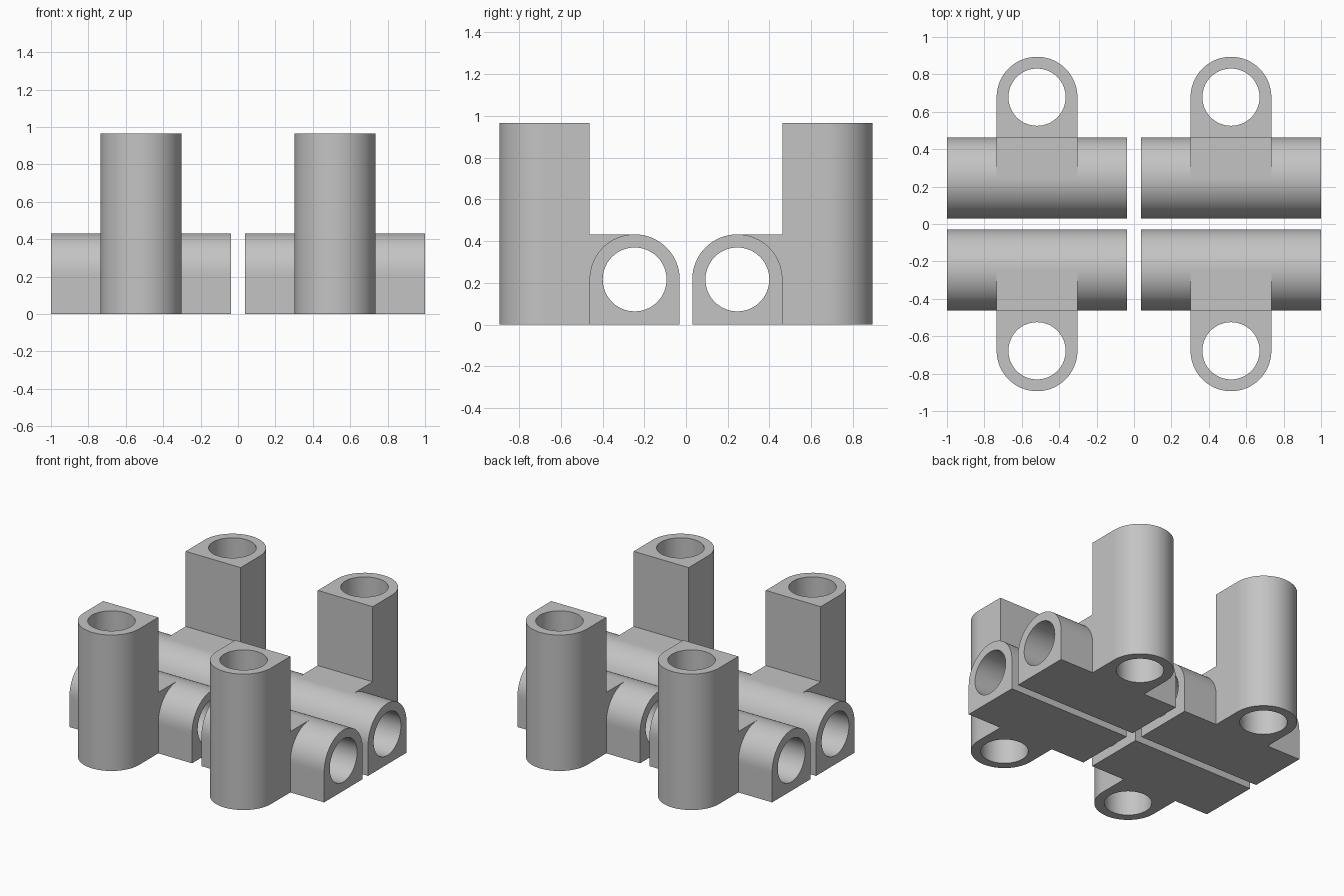
import bpy, bmesh
from math import sin, cos, pi
from mathutils import Matrix, Vector

if "Cube" in bpy.data.objects:
    bpy.data.objects.remove(bpy.data.objects["Cube"])

R, HOLE, SEG = 0.216, 0.153, 64       # outer radius, bore radius, sides
BAR_Y, POST_Y = 0.246, 0.678          # bore centre lines
X0, X1, POST_H = 0.037, 1.0, 0.965
MID = (X0 + X1) / 2

grey = bpy.data.materials.new("plain grey")
grey.use_nodes = True
colour = (0.55, 0.55, 0.55, 1)
grey.diffuse_color = colour
grey.node_tree.nodes["Principled BSDF"].inputs["Base Color"].default_value = colour


def finish(name, bm, sx, sy):
    """Mirror the part into its quarter and shade it."""
    bmesh.ops.transform(bm, matrix=Matrix.Diagonal((sx, sy, 1, 1)), verts=bm.verts)
    bmesh.ops.recalc_face_normals(bm, faces=bm.faces)
    mesh = bpy.data.meshes.new(name)
    bm.to_mesh(mesh)
    bm.free()
    mesh.materials.append(grey)
    obj = bpy.data.objects.new(name, mesh)
    bpy.context.collection.objects.link(obj)
    bpy.ops.object.select_all(action='DESELECT')
    obj.select_set(True)
    bpy.context.view_layer.objects.active = obj
    bpy.ops.object.shade_smooth_by_angle(angle=pi / 6)


def arch_tube(place, length):
    """Bored tube, half round on one side and square on the other."""
    bm = bmesh.new()
    loops = []
    for w in (0, length):
        outer, inner = [], []
        for i in range(SEG):
            a = 2 * pi * i / SEG
            c, s = cos(a), sin(a)
            k = R if s >= 0 else R / max(abs(c), abs(s))
            outer.append(bm.verts.new(place(k * c, k * s, w)))
            inner.append(bm.verts.new(place(HOLE * c, HOLE * s, w)))
        loops += [outer, inner]
    o0, i0, o1, i1 = loops
    for p, q in ((o0, o1), (o1, i1), (i1, i0), (i0, o0)):
        for i in range(SEG):
            j = (i + 1) % SEG
            bm.faces.new((p[i], p[j], q[j], q[i]))
    return bm


def corner_fill():
    """Block that squares off the round bar where it meets the post."""
    bm = bmesh.new()
    n = SEG // 4
    profile = [(R * cos(pi / 2 * i / n), R * sin(pi / 2 * i / n)) for i in range(n + 1)]
    profile.append((R, R))
    face = bm.faces.new([bm.verts.new((MID - R, BAR_Y + y, R + z)) for y, z in profile])
    ext = bmesh.ops.extrude_face_region(bm, geom=[face], use_keep_orig=True)
    moved = [g for g in ext["geom"] if isinstance(g, bmesh.types.BMVert)]
    bmesh.ops.translate(bm, verts=moved, vec=(2 * R, 0, 0))
    return bm


# Four mirrored brackets, each a bored bar, a bored post and a corner fill
for sx, side in ((1, "left"), (-1, "right")):
    for sy, end in ((-1, "front"), (1, "back")):
        tag = end + "_" + side
        bar = arch_tube(lambda u, v, w: Vector((X0 + w, BAR_Y + u, R + v)), X1 - X0)
        finish(tag + "_bar", bar, sx, sy)
        post = arch_tube(lambda u, v, w: Vector((MID + u, POST_Y + v, w)), POST_H)
        finish(tag + "_post", post, sx, sy)
        finish(tag + "_corner_fill", corner_fill(), sx, sy)
